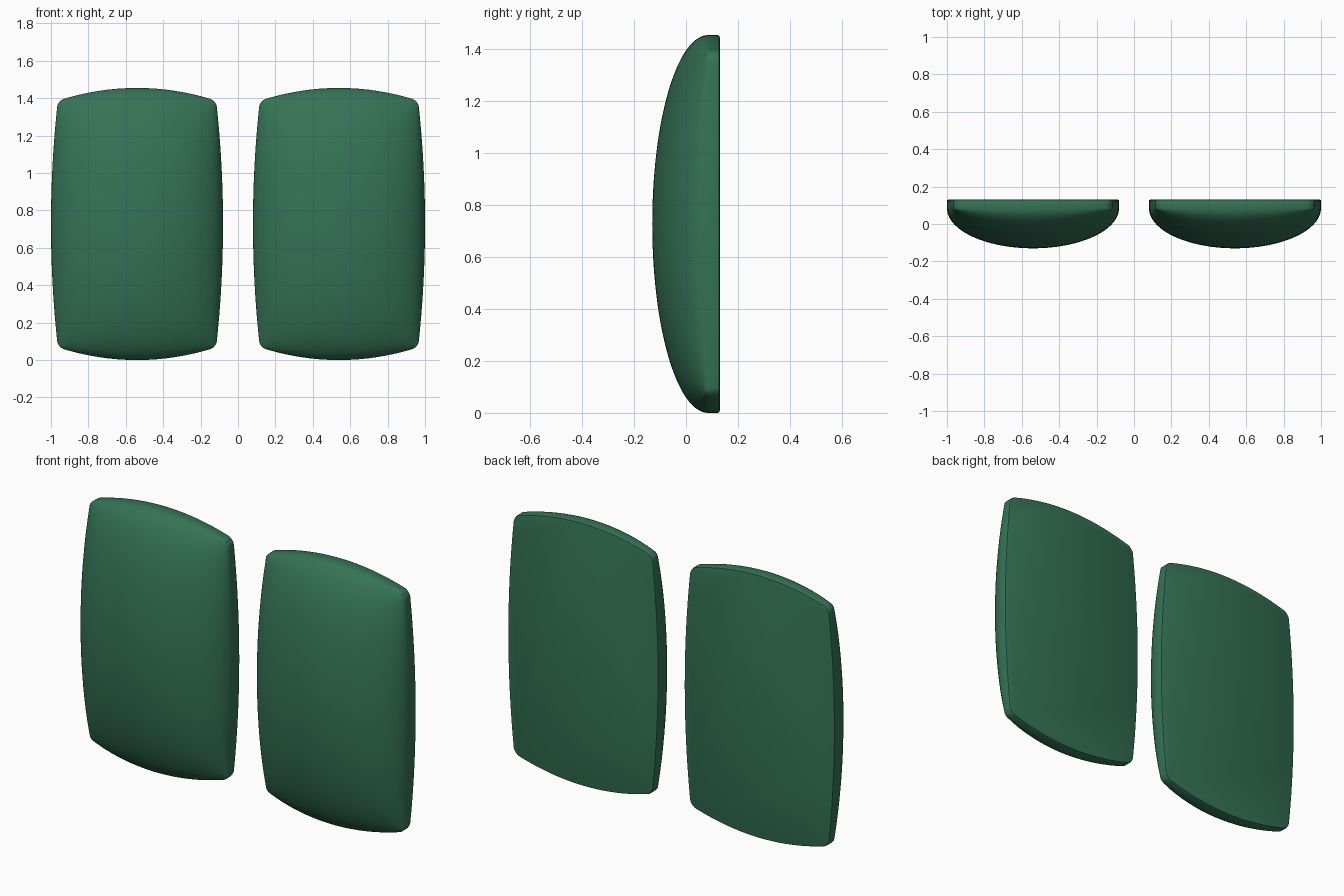
import bpy, bmesh
from math import sin, cos, pi, sqrt

if "Cube" in bpy.data.objects:
    bpy.data.objects.remove(bpy.data.objects["Cube"])

HW, HH = 0.46, 0.7275            # half width, half height of one pad
BACK, RIM, DOME = 0.13, 0.085, 0.215
ROUND = 0.035                    # corner radius of the outline
CX = 0.54


def outline():
    """Rounded unit square, denser at the corners."""
    ru, rv = ROUND / HW, ROUND / HH
    quarter = [(1, (1 - rv) * i / 10) for i in range(10)]
    quarter += [(1 - ru + ru * cos(pi / 2 * i / 6), 1 - rv + rv * sin(pi / 2 * i / 6)) for i in range(7)]
    quarter += [((1 - ru) * i / 10, 1) for i in range(9, -1, -1)]
    half = quarter + [(-u, v) for u, v in quarter[-2::-1]]
    return half + [(u, -v) for u, v in half[-2:0:-1]]


def bowed(u, v):
    """Bulge the square's four sides outward."""
    return HW * u * (1 - 0.08 * v * v), HH * v * (1 - 0.094 * u * u)


def pad_mesh():
    bm = bmesh.new()
    loop = outline()
    rings = []

    def add_ring(scale, depth):
        ring = []
        for u, v in loop:
            x, z = bowed(u * scale, v * scale)
            ring.append(bm.verts.new((x, depth(u * scale, v * scale), z + HH)))
        rings.append(ring)

    def dome(u, v):
        return RIM - DOME * sqrt(max(0, (1 - u * u) * (1 - v * v)))

    # Domed front, side wall, then a slightly eased back edge
    for i in range(1, 29):
        add_ring(sin(pi / 2 * i / 28), dome)
    add_ring(1, lambda u, v: BACK - 0.008)
    add_ring(0.996, lambda u, v: BACK - 0.002)
    add_ring(0.986, lambda u, v: BACK)

    n = len(loop)
    for a, b in zip(rings, rings[1:]):
        for i in range(n):
            j = (i + 1) % n
            bm.faces.new((a[i], a[j], b[j], b[i]))
    tip = bm.verts.new((0, RIM - DOME, HH))
    for i in range(n):
        bm.faces.new((tip, rings[0][(i + 1) % n], rings[0][i]))
    bm.faces.new(rings[-1])
    bmesh.ops.recalc_face_normals(bm, faces=bm.faces)
    me = bpy.data.meshes.new("pad")
    bm.to_mesh(me)
    bm.free()
    return me


green = bpy.data.materials.new("green")
green.diffuse_color = (0.035, 0.17, 0.092, 1)
green.use_nodes = True
green.node_tree.nodes["Principled BSDF"].inputs["Base Color"].default_value = green.diffuse_color

# Left and right pads
for name, side in (("left_pad", -1), ("right_pad", 1)):
    me = pad_mesh()
    me.materials.append(green)
    ob = bpy.data.objects.new(name, me)
    ob.location.x = side * CX
    bpy.context.collection.objects.link(ob)
    bpy.ops.object.select_all(action='DESELECT')
    ob.select_set(True)
    bpy.context.view_layer.objects.active = ob
    bpy.ops.object.shade_smooth_by_angle(angle=0.7)
